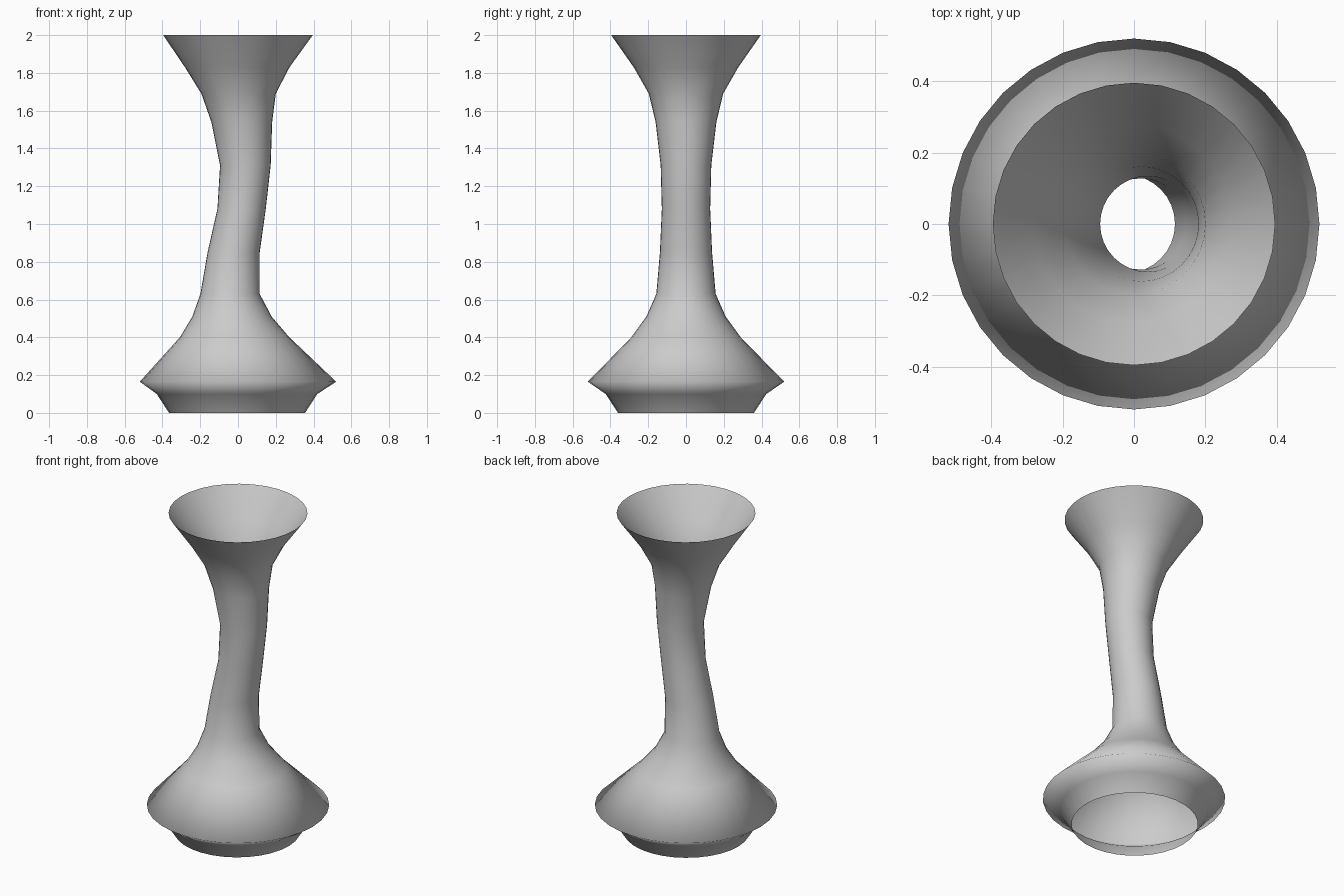
import bpy, bmesh
from math import cos, sin, tau

if "Cube" in bpy.data.objects:
    bpy.data.objects.remove(bpy.data.objects["Cube"])

SIDES = 32
# rings of the vase: height, radius, sideways shift of the centre
RINGS = [
    (0.00, 0.36, -0.005), (0.10, 0.425, -0.005), (0.165, 0.52, 0.0),
    (0.40, 0.29, -0.018), (0.51, 0.21, -0.032), (0.63, 0.157, -0.042),
    (0.85, 0.138, -0.023), (1.08, 0.128, 0.019), (1.31, 0.134, 0.039),
    (1.54, 0.161, 0.02), (1.69, 0.197, 0.003), (1.83, 0.277, -0.004),
    (2.00, 0.396, 0.0),
]

# open single-walled shell, joined ring to ring
bm = bmesh.new()
loops = [[bm.verts.new((cx + r * cos(tau * i / SIDES), r * sin(tau * i / SIDES), z))
          for i in range(SIDES)] for z, r, cx in RINGS]
for low, high in zip(loops, loops[1:]):
    for i in range(SIDES):
        j = (i + 1) % SIDES
        bm.faces.new((low[i], low[j], high[j], high[i])).smooth = True

mesh = bpy.data.meshes.new("vase")
bm.to_mesh(mesh)
bm.free()
vase = bpy.data.objects.new("vase", mesh)
bpy.context.collection.objects.link(vase)
